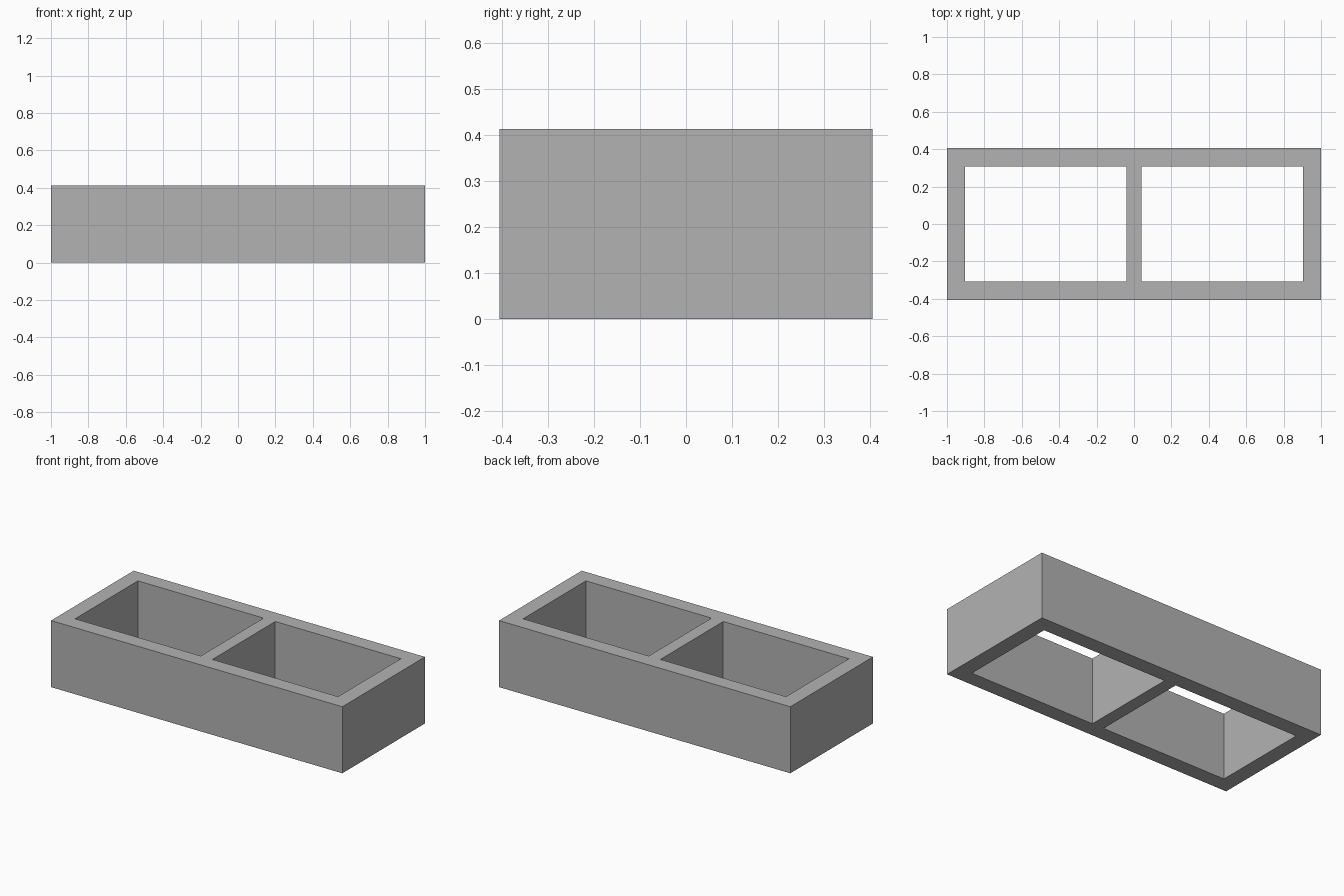
import bpy
import bmesh

default = bpy.data.objects.get("Cube")
if default:
    bpy.data.objects.remove(default, do_unlink=True)

HEIGHT = 0.413
XS = [-1.0, -0.903, -0.04, 0.04, 0.903, 1.0]   # wall lines across the length
YS = [-0.405, -0.308, 0.308, 0.405]            # wall lines across the depth
HOLES = {(1, 1), (3, 1)}                       # the two open cells

# Concrete material
concrete = bpy.data.materials.new("concrete_grey")
concrete.use_nodes = True
colour = (0.45, 0.45, 0.45, 1.0)
concrete.diffuse_color = colour
concrete.node_tree.nodes["Principled BSDF"].inputs["Base Color"].default_value = colour

# Plan of the walls, leaving the cells open
bm = bmesh.new()
grid = [[bm.verts.new((x, y, 0)) for y in YS] for x in XS]
plan = []
for i in range(len(XS) - 1):
    for j in range(len(YS) - 1):
        if (i, j) not in HOLES:
            plan.append(bm.faces.new((grid[i][j], grid[i + 1][j],
                                      grid[i + 1][j + 1], grid[i][j + 1])))

# Raise the walls, keeping the underside closed
raised = bmesh.ops.extrude_face_region(bm, geom=plan, use_keep_orig=True)["geom"]
top = [v for v in raised if isinstance(v, bmesh.types.BMVert)]
bmesh.ops.translate(bm, verts=top, vec=(0, 0, HEIGHT))
bmesh.ops.recalc_face_normals(bm, faces=bm.faces[:])

mesh = bpy.data.meshes.new("hollow_block")
bm.to_mesh(mesh)
bm.free()
mesh.materials.append(concrete)
block = bpy.data.objects.new("hollow_block", mesh)
bpy.context.collection.objects.link(block)
